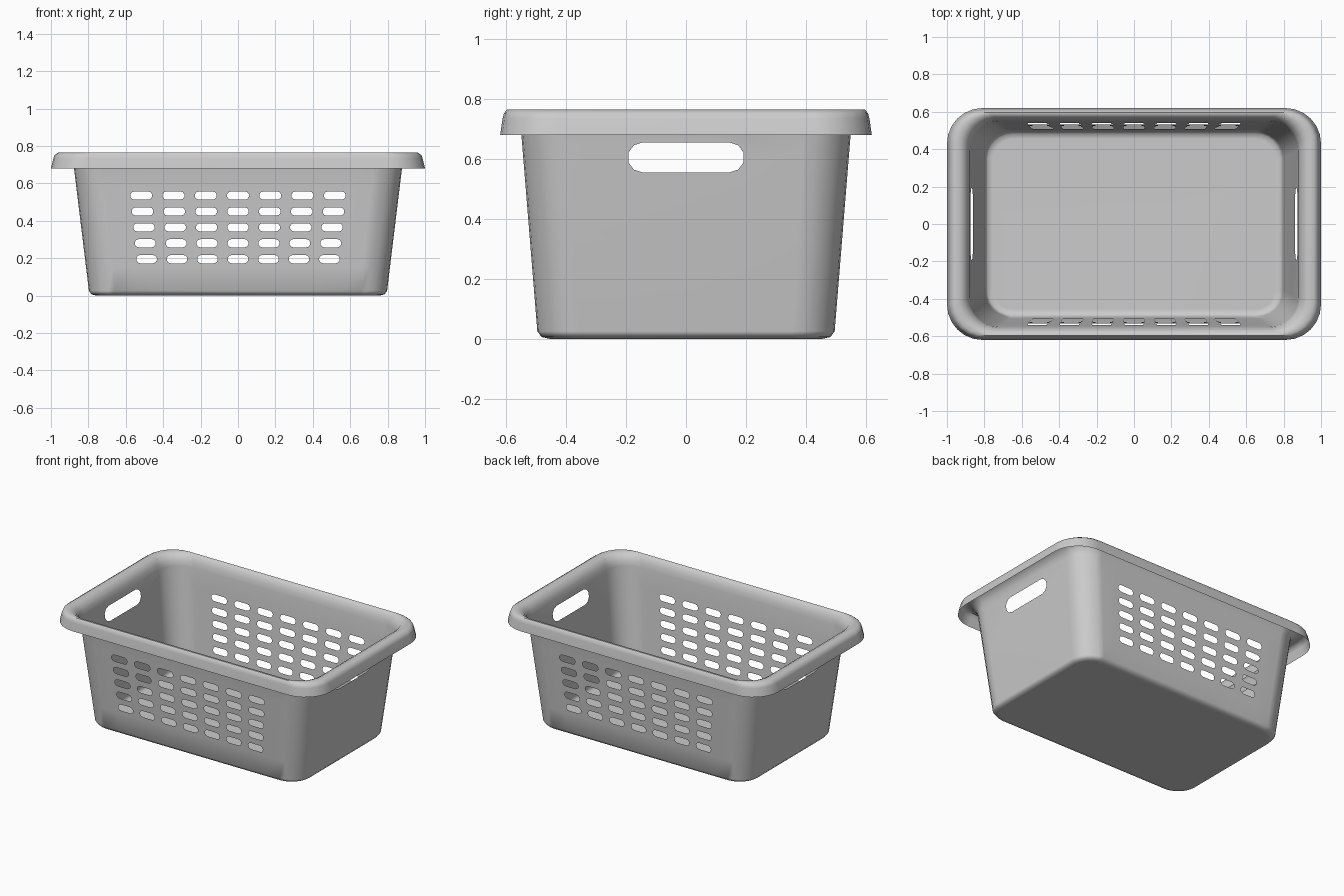
import bpy, bmesh
from math import cos, sin, pi
from mathutils import Vector

cube = bpy.data.objects.get("Cube")
if cube:
    bpy.data.objects.remove(cube)

CORNER_STEPS = 6
END_STEPS = 5

# Shell profile from floor to rim lip: half length, half width, corner radius, height
PROFILE = [
    (0.755, 0.455, 0.11, 0.0),
    (0.782, 0.482, 0.13, 0.006),
    (0.797, 0.496, 0.14, 0.025),
    (0.878, 0.550, 0.155, 0.69),
    (0.886, 0.556, 0.16, 0.725),
    (0.905, 0.570, 0.165, 0.752),
    (0.930, 0.584, 0.17, 0.765),
    (0.960, 0.597, 0.175, 0.765),
    (0.979, 0.607, 0.18, 0.753),
    (0.987, 0.612, 0.185, 0.735),
    (1.0, 0.62, 0.19, 0.68),
]


def rounded_ring(bm, hx, hy, r, z):
    """Counter-clockwise loop of vertices around a rounded rectangle."""
    ring = []
    for q, (sx, sy) in enumerate([(1, 1), (-1, 1), (-1, -1), (1, -1)]):
        for i in range(CORNER_STEPS + 1):
            a = (q + i / CORNER_STEPS) * pi / 2
            ring.append(bm.verts.new((sx * (hx - r) + r * cos(a),
                                      sy * (hy - r) + r * sin(a), z)))
    return ring


def wall_faces(bm, axis):
    """Flat wall faces whose normal lies mostly along the given axis."""
    bm.normal_update()
    return [f for f in bm.faces if abs(f.normal[axis]) > 0.985
            and 0.03 < f.calc_center_median().z < 0.69]


def slice_faces(bm, faces, co, no):
    """Split faces along a plane and return those behind it."""
    geom = set(faces)
    for f in faces:
        geom.update(f.edges)
        geom.update(f.verts)
    cut = bmesh.ops.bisect_plane(bm, geom=list(geom), dist=1e-6,
                                 plane_co=co, plane_no=no)
    return [f for f in cut["geom"] if isinstance(f, bmesh.types.BMFace)
            and (f.calc_center_median() - co).dot(no) < 0]


def point(axis, u, z):
    return Vector((u, 0, z)) if axis == 1 else Vector((0, u, z))


def cut_slot(bm, axis, u, z, width, height):
    """Cut a round-ended slot through both walls facing the axis."""
    r = height / 2
    outline = []
    for side in (0, 1):
        for i in range(END_STEPS + 1):
            a = -pi / 2 + pi * (side + i / END_STEPS)
            shift = (width / 2 - r) * (1 - 2 * side)
            outline.append((u + shift + r * cos(a), z + r * sin(a)))
    along = 1 - axis

    def touches(f):
        us = [v.co[along] for v in f.verts]
        zs = [v.co.z for v in f.verts]
        return (min(us) < u + width / 2 and max(us) > u - width / 2
                and min(zs) < z + r and max(zs) > z - r)

    faces = [f for f in wall_faces(bm, axis) if touches(f)]
    for (u0, z0), (u1, z1) in zip(outline, outline[1:] + outline[:1]):
        normal = point(axis, z1 - z0, u0 - u1).normalized()
        faces = slice_faces(bm, faces, point(axis, u0, z0), normal)
    bmesh.ops.delete(bm, geom=faces, context="FACES")


# Basket shell: floor, tapered walls and rolled rim
bm = bmesh.new()
rings = [rounded_ring(bm, *level) for level in PROFILE]
bm.faces.new(rings[0][::-1])
for low, high in zip(rings, rings[1:]):
    n = len(low)
    for i in range(n):
        j = (i + 1) % n
        bm.faces.new((low[i], low[j], high[j], high[i]))

# Vent slots: grid of five rows and seven columns, narrowing with the taper
ROWS, COLS = 5, 7
Z0, DZ, DX = 0.195, 0.085, 0.1725


def taper(z):
    return 0.945 + 0.055 * (z - Z0) / (DZ * (ROWS - 1))


for k in range(ROWS + 1):
    z = Z0 + (k - 0.5) * DZ
    slice_faces(bm, wall_faces(bm, 1), Vector((0, 0, z)), Vector((0, 0, 1)))
for k in range(COLS + 1):
    x = (k - COLS / 2) * DX
    low, high = (Vector((x * taper(z), 0, z)) for z in (0, 1))
    slice_faces(bm, wall_faces(bm, 1), low,
                (high - low).cross(Vector((0, 1, 0))).normalized())
for row in range(ROWS):
    z = Z0 + row * DZ
    for col in range(COLS):
        x = (col - (COLS - 1) / 2) * DX * taper(z)
        cut_slot(bm, 1, x, z, 0.118 * taper(z), 0.044)

# Hand holes in the two end walls
cut_slot(bm, 0, 0, 0.605, 0.39, 0.1)

mesh = bpy.data.meshes.new("laundry_basket")
bm.to_mesh(mesh)
bm.free()
basket = bpy.data.objects.new("laundry_basket", mesh)
bpy.context.collection.objects.link(basket)

# Smooth shading with flat walls kept even
bpy.context.view_layer.objects.active = basket
basket.select_set(True)
bpy.ops.object.shade_smooth_by_angle(angle=pi / 4)
weighted = basket.modifiers.new("even_walls", "WEIGHTED_NORMAL")
weighted.keep_sharp = True
